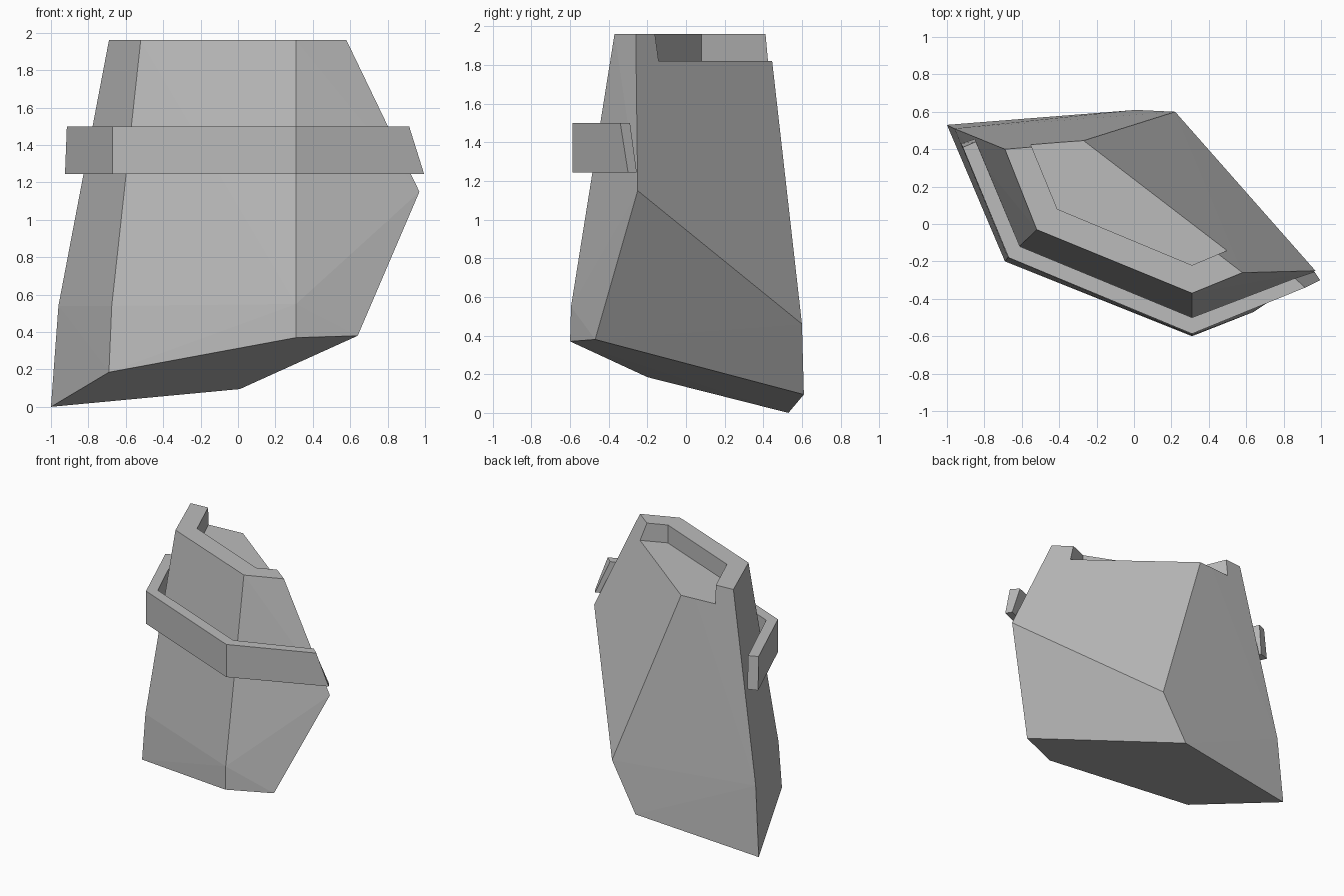
import bpy
import bmesh
from mathutils import Vector

cube = bpy.data.objects.get("Cube")
if cube:
    bpy.data.objects.remove(cube, do_unlink=True)

grey = bpy.data.materials.new("plain_grey")
grey.use_nodes = True
colour = (0.5, 0.5, 0.5, 1)
grey.diffuse_color = colour
grey.node_tree.nodes["Principled BSDF"].inputs["Base Color"].default_value = colour


def make_object(name, bm):
    bmesh.ops.recalc_face_normals(bm, faces=bm.faces[:])
    mesh = bpy.data.meshes.new(name)
    bm.to_mesh(mesh)
    bm.free()
    mesh.materials.append(grey)
    obj = bpy.data.objects.new(name, mesh)
    bpy.context.collection.objects.link(obj)
    return obj


def convex_solid(name, points):
    bm = bmesh.new()
    verts = [bm.verts.new(p) for p in points]
    bmesh.ops.convex_hull(bm, input=verts)
    return make_object(name, bm)


def swept_strip(name, sections):
    """Join four-cornered cross-sections into a closed strip."""
    bm = bmesh.new()
    rings = [[bm.verts.new(p) for p in section] for section in sections]
    for a, b in zip(rings, rings[1:]):
        for i in range(4):
            j = (i + 1) % 4
            bm.faces.new((a[i], a[j], b[j], b[i]))
    bm.faces.new(rings[0])
    bm.faces.new(rings[-1])
    return make_object(name, bm)


# Faceted body: slanted base, slight bend above it, shoulders, flat crown
base = [(-1, 0.53, 0), (-0.69, -0.2, 0.185), (0.31, -0.6, 0.37),
        (0.64, -0.47, 0.38), (0.01, 0.61, 0.095)]
bend = [(-0.96, 0.51, 0.54), (-0.675, -0.18, 0.54), (0.31, -0.595, 0.55)]
shoulders = [(0.22, 0.6, 0.46), (0.97, -0.25, 1.15)]
crown = [(x, y, 1.96) for x, y in
         ((-0.69, 0.4), (-0.52, -0.03), (0.31, -0.37), (0.58, -0.26), (-0.32, 0.43))]
body = convex_solid("body", base + bend + shoulders + crown)

# Shallow pocket in the crown, open towards the back
outline = [(-0.41, 0.08), (0.31, -0.22), (0.81, -0.01), (0.3, 1), (-0.69, 0.76)]
cutter = convex_solid("pocket_cutter", [(x, y, z) for x, y in outline for z in (1.82, 2.2)])
cutter.hide_render = True
cut = body.modifiers.new("pocket", "BOOLEAN")
cut.operation = "DIFFERENCE"
cut.solver = "EXACT"
cut.object = cutter
bpy.context.view_layer.objects.active = body
bpy.ops.object.modifier_apply(modifier=cut.name)
bpy.data.objects.remove(cutter, do_unlink=True)

# Raised band around the front, with slanted ends
low, high = 1.245, 1.5


def upright(outer, inner):
    return [(*outer, low), (*outer, high), (*inner, high), (*inner, low)]


left_end = [(0.995, -0.3, low), (0.915, -0.34, high), (0.86, -0.29, high), (0.965, -0.255, low)]
right_end = [(-0.925, 0.43, low), (-0.915, 0.41, high), (-0.845, 0.44, high), (-0.85, 0.455, low)]
swept_strip("front_band", [left_end,
                           upright((0.31, -0.587), (0.31, -0.5)),
                           upright((-0.67, -0.18), (-0.61, -0.12)),
                           right_end])
